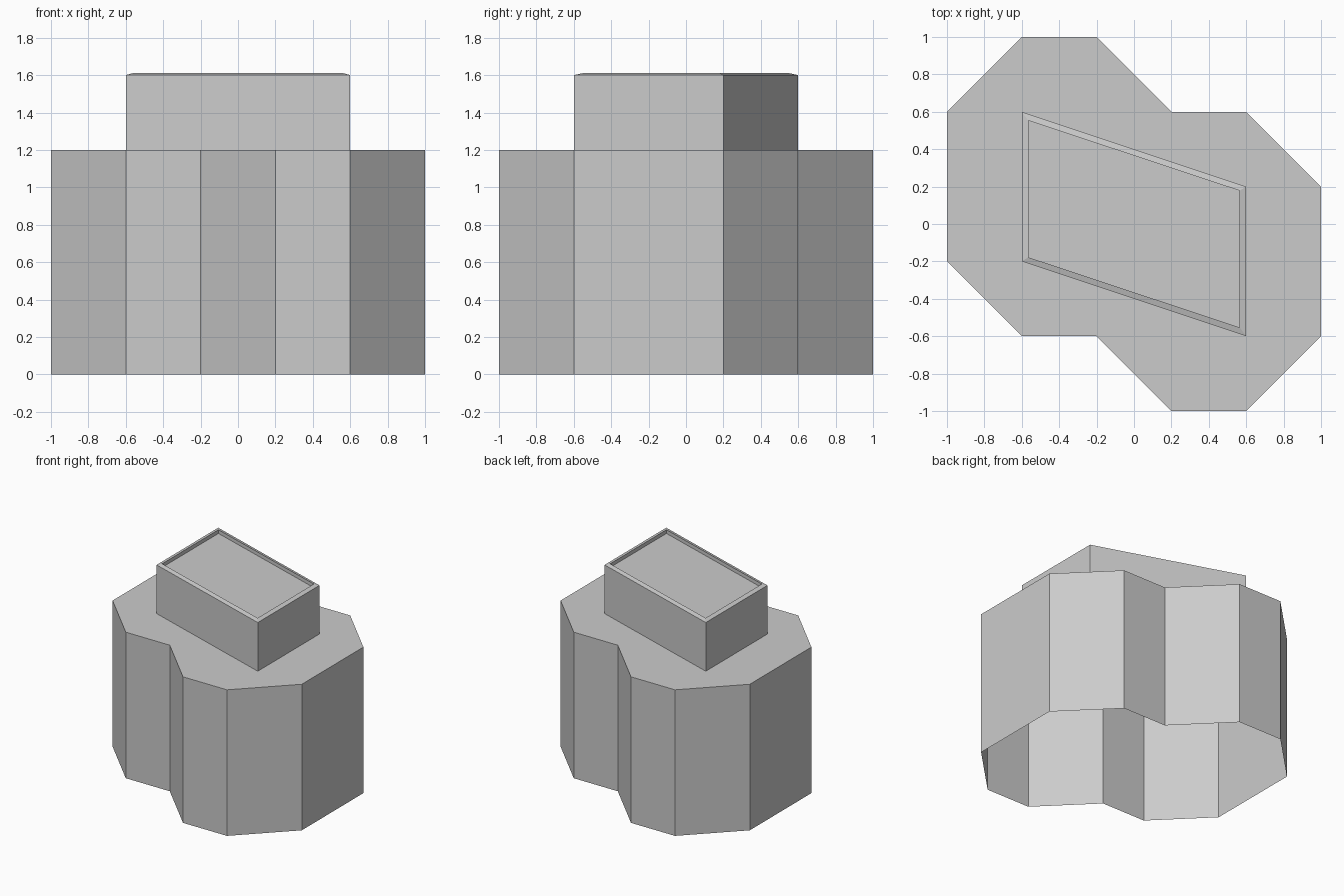
import bpy
import bmesh

if "Cube" in bpy.data.objects:
    bpy.data.objects.remove(bpy.data.objects["Cube"], do_unlink=True)

GREY = (0.6, 0.6, 0.6, 1.0)
grey = bpy.data.materials.new("plain_grey")
grey.use_nodes = True
grey.diffuse_color = GREY
grey.node_tree.nodes["Principled BSDF"].inputs["Base Color"].default_value = GREY


def full_loop(half):
    """Complete an outline by turning its half by 180 degrees."""
    return half + [(-x, -y) for x, y in half]


def build(name, rings):
    """Join stacked (outline, height) rings with walls and cap the last one."""
    bm = bmesh.new()
    loops = [[bm.verts.new((x, y, z)) for x, y in outline] for outline, z in rings]
    for low, high in zip(loops, loops[1:]):
        n = len(low)
        for i in range(n):
            j = (i + 1) % n
            bm.faces.new((low[i], low[j], high[j], high[i]))
    bm.faces.new(loops[-1])
    mesh = bpy.data.meshes.new(name)
    bm.to_mesh(mesh)
    bm.free()
    mesh.materials.append(grey)
    obj = bpy.data.objects.new(name, mesh)
    bpy.context.collection.objects.link(obj)
    return obj


# Main block: twelve-sided walls and flat roof, open underneath
footprint = full_loop([(-1, -0.2), (-0.6, -0.6), (-0.2, -0.6),
                       (0.2, -1), (0.6, -1), (1, -0.6)])
build("main_block", [(footprint, 0), (footprint, 1.2)])

# Roof box: slanted plan, sloping rim and sunken top panel
outer = full_loop([(-0.6, -0.2), (0.6, -0.6)])
inner = full_loop([(-0.565, -0.178), (0.565, -0.553)])
build("roof_box", [(outer, 1.2), (outer, 1.6), (inner, 1.61), (inner, 1.58)])
